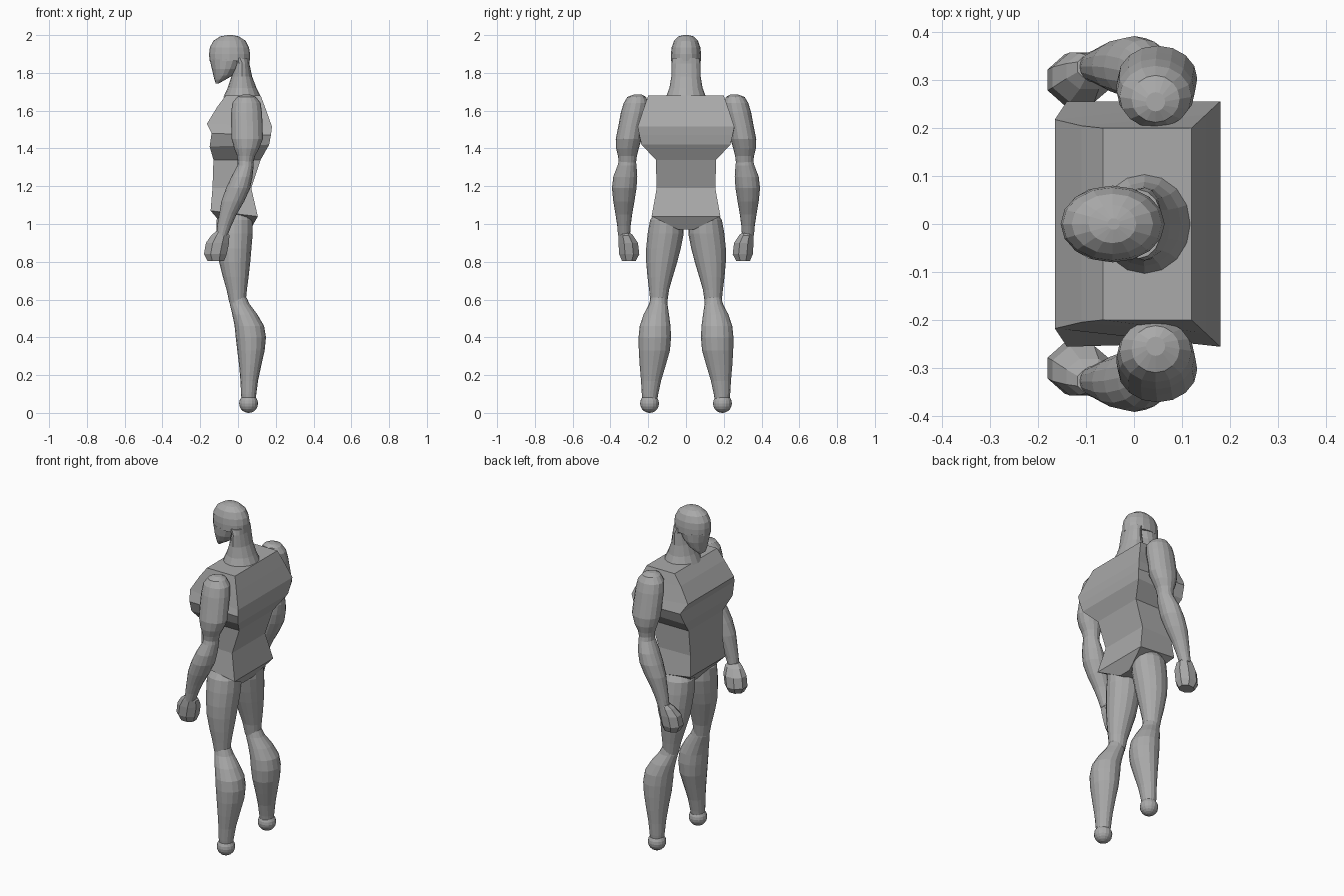
import bpy, bmesh, math

grey = bpy.data.materials.new("plain_grey")
grey.diffuse_color = (0.4, 0.4, 0.4, 1)


def skin(name, rings):
    """Join a stack of point rings (top to bottom) into a closed, flat-shaded body."""
    bm = bmesh.new()
    rows = [[bm.verts.new(p) for p in ring] for ring in rings]
    n = len(rows[0])
    for a, b in zip(rows, rows[1:]):
        for i in range(n):
            j = (i + 1) % n
            bm.faces.new((a[i], a[j], b[j], b[i]))
    bm.faces.new(rows[0])
    bm.faces.new(rows[-1][::-1])
    bmesh.ops.recalc_face_normals(bm, faces=bm.faces)
    mesh = bpy.data.meshes.new(name)
    bm.to_mesh(mesh)
    bm.free()
    mesh.materials.append(grey)
    obj = bpy.data.objects.new(name, mesh)
    bpy.context.collection.objects.link(obj)
    return obj


def limb(name, sections, side=1, n=16, turn=0.0):
    """Sections are (z, x min, x max, y min, y max) of elliptical rings."""
    rings = []
    for z, x0, x1, y0, y1 in sections:
        cx, cy, rx, ry = (x0 + x1) / 2, (y0 + y1) / 2, (x1 - x0) / 2, (y1 - y0) / 2
        angles = [math.tau * (i + turn) / n for i in range(n)]
        rings.append([(cx + rx * math.cos(a), side * (cy + ry * math.sin(a)), z)
                      for a in angles])
    return skin(name, rings)


# Torso: angular plates, each row is front z, x, half width, back z, x, half width
torso = [
    (1.68, -.065, .20, 1.68, .12, .20),
    (1.62, -.11, .205, 1.60, .15, .228),
    (1.53, -.165, .218, 1.515, .18, .256),
    (1.48, -.14, .256, 1.47, .174, .247),
    (1.41, -.15, .225, 1.42, .165, .235),
    (1.34, -.13, .16, 1.34, .12, .16),
    (1.19, -.135, .15, 1.19, .07, .155),
    (1.07, -.145, .165, 1.04, .105, .182),
    (.97, -.06, .04, .97, .065, .04),
]
skin("torso", [[(xf, -wf, zf), (xb, -wb, zb), (xb, wb, zb), (xf, wf, zf)]
               for zf, xf, wf, zb, xb, wb in torso])

# Head: rounded skull above, narrowing jaw below
limb("skull", [
    (2.0, -.055, -.03, -.012, .012),
    (1.993, -.095, .005, -.04, .04),
    (1.97, -.13, .04, -.063, .063),
    (1.935, -.149, .058, -.076, .076),
    (1.90, -.153, .064, -.08, .08),
    (1.862, -.151, .062, -.08, .08)])
limb("jaw", [
    (1.87, -.150, .03, -.078, .078),
    (1.82, -.138, .00, -.073, .073),
    (1.785, -.13, -.03, -.06, .06),
    (1.765, -.125, -.065, -.048, .048),
    (1.745, -.118, -.10, -.028, .028)])
limb("neck", [
    (1.88, -.04, .06, -.072, .072),
    (1.85, -.015, .06, -.076, .076),
    (1.78, -.035, .075, -.078, .078),
    (1.72, -.055, .098, -.088, .088),
    (1.67, -.078, .122, -.107, .107)])

for side, label in ((1, "left"), (-1, "right")):
    # Arm
    limb(label + "_upper_arm", [
        (1.685, .025, .065, .235, .275),
        (1.673, -.005, .095, .212, .31),
        (1.64, -.03, .12, .20, .33),
        (1.59, -.036, .127, .205, .345),
        (1.52, -.036, .13, .225, .358),
        (1.45, -.034, .132, .235, .372),
        (1.40, -.02, .112, .25, .37),
        (1.36, -.005, .09, .26, .36),
        (1.32, .00, .08, .265, .355)], side)
    limb(label + "_forearm", [
        (1.365, .02, .06, .29, .33),
        (1.35, .00, .08, .268, .352),
        (1.31, -.003, .083, .262, .362),
        (1.25, -.035, .077, .258, .385),
        (1.19, -.063, .065, .262, .392),
        (1.12, -.088, .033, .273, .385),
        (1.05, -.10, -.008, .285, .373),
        (.99, -.11, -.035, .293, .364),
        (.94, -.115, -.055, .296, .36)], side)
    limb(label + "_fist", [
        (.96, -.12, -.06, .30, .355),
        (.94, -.145, -.042, .278, .36),
        (.90, -.175, -.042, .25, .362),
        (.84, -.185, -.055, .243, .358),
        (.805, -.165, -.07, .262, .342)], side, 8, 0.5)
    # Leg
    limb(label + "_thigh", [
        (1.06, -.095, .065, .03, .165),
        (1.02, -.115, .078, .015, .19),
        (.95, -.115, .078, .012, .203),
        (.87, -.108, .071, .028, .211),
        (.80, -.10, .065, .046, .211),
        (.72, -.08, .056, .07, .204),
        (.65, -.06, .047, .09, .195),
        (.58, -.045, .04, .10, .188)], side)
    limb(label + "_calf", [
        (.625, -.02, .025, .12, .17),
        (.61, -.04, .045, .103, .187),
        (.575, -.043, .062, .098, .196),
        (.52, -.03, .103, .09, .225),
        (.46, -.018, .138, .082, .245),
        (.40, -.012, .148, .079, .251),
        (.33, -.004, .141, .085, .25),
        (.25, .006, .123, .108, .245),
        (.17, .013, .106, .132, .238),
        (.10, .016, .097, .147, .234),
        (.06, .02, .092, .153, .23)], side)
    # Rounded foot stump
    bpy.ops.mesh.primitive_uv_sphere_add(segments=16, ring_count=10, radius=.05,
                                         location=(.056, side * .193, .05))
    foot = bpy.context.object
    foot.name = label + "_foot"
    foot.data.materials.append(grey)
